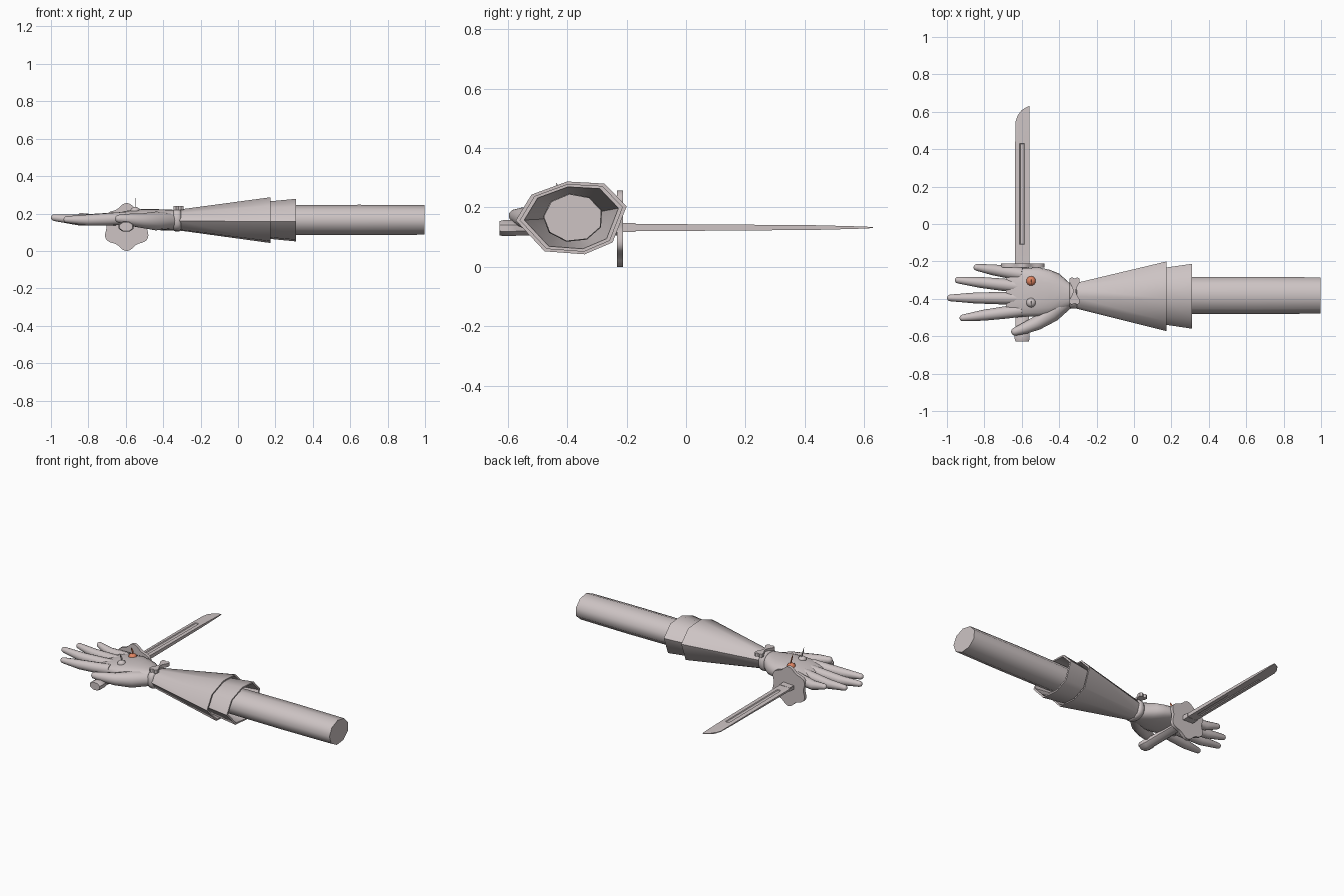
import bpy, bmesh, math
from mathutils import Vector

if "Cube" in bpy.data.objects:
    bpy.data.objects.remove(bpy.data.objects["Cube"])


def material(name, rgb):
    m = bpy.data.materials.new(name)
    m.diffuse_color = (*rgb, 1)
    m.use_nodes = True
    m.node_tree.nodes["Principled BSDF"].inputs["Base Color"].default_value = m.diffuse_color
    return m


GREY = material("warm_grey", (0.61, 0.55, 0.55))
ORANGE = material("orange", (0.74, 0.23, 0.12))


def loft(name, rings, mat=GREY, caps=True, smooth=60):
    """Skin a list of equal-length point rings into one object."""
    bm = bmesh.new()
    vs = [[bm.verts.new(p) for p in r] for r in rings]
    n = len(rings[0])
    for a, b in zip(vs, vs[1:]):
        for i in range(n):
            j = (i + 1) % n
            bm.faces.new((a[i], a[j], b[j], b[i]))
    if caps:
        bm.faces.new(vs[0])
        bm.faces.new(vs[-1][::-1])
    bmesh.ops.remove_doubles(bm, verts=bm.verts, dist=1e-5)
    bmesh.ops.recalc_face_normals(bm, faces=bm.faces)
    me = bpy.data.meshes.new(name)
    bm.to_mesh(me)
    bm.free()
    me.materials.append(mat)
    me.shade_smooth()
    me.set_sharp_from_angle(angle=math.radians(smooth))
    ob = bpy.data.objects.new(name, me)
    bpy.context.collection.objects.link(ob)
    return ob


def angles(n, start=0.0):
    return [start + 2 * math.pi * i / n for i in range(n)]


def finger(name, path):
    """Round tube through (x, y, z, radius) points with a rounded tip."""
    pts = [Vector(p[:3]) for p in path]
    rad = [p[3] for p in path]
    rings = []

    def ring(c, d, r):
        side = Vector((-d.y, d.x, 0)).normalized()
        up = d.cross(side)
        rings.append([c + side * r * math.cos(a) + up * r * math.sin(a) for a in angles(12)])

    for i, c in enumerate(pts):
        d = (pts[min(i + 1, len(pts) - 1)] - pts[max(i - 1, 0)]).normalized()
        ring(c, d, rad[i])
    for t in (30, 55, 80):
        t = math.radians(t)
        ring(pts[-1] + d * rad[-1] * math.sin(t), d, rad[-1] * math.cos(t))
    return loft(name, rings)


# Forearm
loft("forearm", [[(x, -0.38 + s * 0.1 * math.cos(a), 0.165 + s * 0.081 * math.sin(a))
                  for a in angles(9, 0.3)]
                 for x, s in ((-0.1, 0.9), (0.3, 1.0), (0.65, 1.02), (0.998, 0.99))])

# Flared sleeve and cuff share one eight-sided section
SECTION = [(-0.2, 0.203), (-0.274, 0.28), (-0.40, 0.287), (-0.52, 0.243),
           (-0.573, 0.156), (-0.476, 0.052), (-0.341, 0.042), (-0.247, 0.082)]


def section(x, sy, sz):
    return [(x, -0.382 + (y + 0.382) * sy, 0.166 + (z - 0.166) * sz) for y, z in SECTION]


def tube_with_wall(name, rows, wall):
    outer = [section(*r) for r in rows]
    inner = [section(x, sy - wall, sz - wall) for x, sy, sz in reversed(rows)]
    loft(name, outer + inner, caps=False)


tube_with_wall("sleeve", [(-0.33, 0.34, 0.44), (0.175, 1.0, 1.0)], 0.07)
tube_with_wall("cuff", [(-0.1, 0.56, 0.58), (0.17, 0.82, 0.82), (0.31, 0.93, 0.93)], 0.08)


# Palm: squarish ovals given as x, y range, z range
def oval(x, y0, y1, z0, z1):
    pts = []
    for a in angles(20):
        c, s = math.cos(a), math.sin(a)
        pts.append((x, (y0 + y1) / 2 + (y1 - y0) / 2 * math.copysign(abs(c) ** 0.8, c),
                    (z0 + z1) / 2 + (z1 - z0) / 2 * math.copysign(abs(s) ** 0.8, s)))
    return pts


loft("palm", [oval(*r) for r in (
    (-0.29, -0.435, -0.325, 0.12, 0.21),
    (-0.345, -0.445, -0.315, 0.11, 0.22),
    (-0.40, -0.47, -0.265, 0.11, 0.222),
    (-0.45, -0.49, -0.245, 0.112, 0.224),
    (-0.51, -0.495, -0.232, 0.122, 0.224),
    (-0.60, -0.495, -0.237, 0.138, 0.214),
    (-0.655, -0.49, -0.25, 0.142, 0.20),
    (-0.685, -0.475, -0.27, 0.152, 0.188))])

# Four fingers: base y, tip x, tip y, tip z
for name, by, tx, ty, tz in (("little_finger", -0.268, -0.84, -0.232, 0.185),
                             ("ring_finger", -0.335, -0.94, -0.300, 0.178),
                             ("middle_finger", -0.397, -0.982, -0.395, 0.178),
                             ("index_finger", -0.462, -0.915, -0.502, 0.168)):
    bx = -0.60
    mid = lambda t: (bx + (tx - bx) * t, by + (ty - by) * t)
    finger(name, [(bx, by, 0.175, 0.034), (*mid(0.3), 0.169, 0.033),
                  (*mid(0.65), 0.165, 0.029), (tx, ty, tz, 0.018)])

# Thumb
finger("thumb", [(-0.36, -0.41, 0.162, 0.045), (-0.44, -0.475, 0.16, 0.05),
                 (-0.52, -0.53, 0.162, 0.038), (-0.58, -0.556, 0.168, 0.031),
                 (-0.635, -0.575, 0.172, 0.022)])

# Wrist band and bow
loft("wrist_band", [oval(x, -0.38 - w, -0.38 + w, 0.166 - h, 0.166 + h)
                    for x, w, h in ((-0.345, 0.066, 0.056), (-0.335, 0.073, 0.062),
                                    (-0.315, 0.073, 0.062), (-0.305, 0.066, 0.056))])
half = [(0.006, 0.0), (0.012, 0.02), (0.026, 0.045), (0.027, 0.066), (0.014, 0.073), (0.0, 0.066)]
quarter = half + [(-x, y) for x, y in half[-2::-1]]
bow = quarter + [(-x, -y) for x, y in quarter[1:-1]]
loft("bow", [[(-0.318 + x, -0.358 + y, z) for x, y in bow] for z in (0.218, 0.241)], smooth=40)

# Back-of-hand studs, each with a thin upright hooked fin
for name, y, mat in (("orange_stud", -0.305, ORANGE), ("grey_stud", -0.42, GREY)):
    loft(name, [[(-0.55 + r * math.cos(a), y + r * math.sin(a), z) for a in angles(16)]
                for r, z in ((0.024, 0.20), (0.026, 0.215), (0.022, 0.226),
                             (0.012, 0.233), (0.003, 0.235))], mat)
    fin = [(0.010, 0.228), (0.006, 0.25), (-0.004, 0.266), (-0.018, 0.284),
           (-0.014, 0.262), (-0.006, 0.245), (-0.006, 0.228)]
    loft(name + "_fin", [[(x, y + dy, z) for dy, z in fin] for x in (-0.551, -0.549)],
         mat, smooth=30)

# Handle under the palm
loft("handle", [[(-0.598 + s * 0.04 * math.cos(a), y, 0.13 + s * 0.027 * math.sin(a))
                 for a in angles(8, math.pi / 8)]
                for y, s in ((-0.628, 0.95), (-0.615, 1.08), (-0.575, 1.08),
                             (-0.57, 0.98), (-0.22, 0.98))], smooth=40)

# Six-lobed guard
loft("guard", [[(-0.595 + r * math.cos(a), y, 0.128 + r * math.sin(a))
                for a in angles(72) for r in (0.118 - 0.01 * math.cos(6 * a),)]
               for y in (-0.233, -0.212)], smooth=40)


# Blade with a groove on both faces and a curved tip
def blade_section(y, left, h, groove):
    top = [(-0.635, h * 0.5), (-0.622, h), (-0.611, h), (-0.607, h - groove),
           (-0.589, h - groove), (-0.585, h), (-0.56, h)]
    top = [(max(x, left), z) for x, z in top]
    return ([(x, y, 0.132 + z) for x, z in top] +
            [(x, y, 0.132 - z) for x, z in reversed(top)])


loft("blade", [blade_section(*r) for r in (
    (-0.215, -0.635, 0.0125, 0), (-0.11, -0.635, 0.012, 0), (-0.108, -0.635, 0.012, 0.005),
    (0.428, -0.635, 0.008, 0.004), (0.43, -0.635, 0.008, 0), (0.545, -0.634, 0.005, 0),
    (0.58, -0.622, 0.004, 0), (0.607, -0.602, 0.003, 0), (0.622, -0.58, 0.002, 0),
    (0.63, -0.563, 0.0015, 0))], smooth=25)

# Blade collar
loft("blade_collar", [[(-0.598 + x, y, 0.132 + z) for x, z in
                       ((-0.036, -0.012), (0.04, -0.015), (0.04, 0.015), (-0.036, 0.012))]
                      for y in (-0.22, -0.17)], smooth=30)
